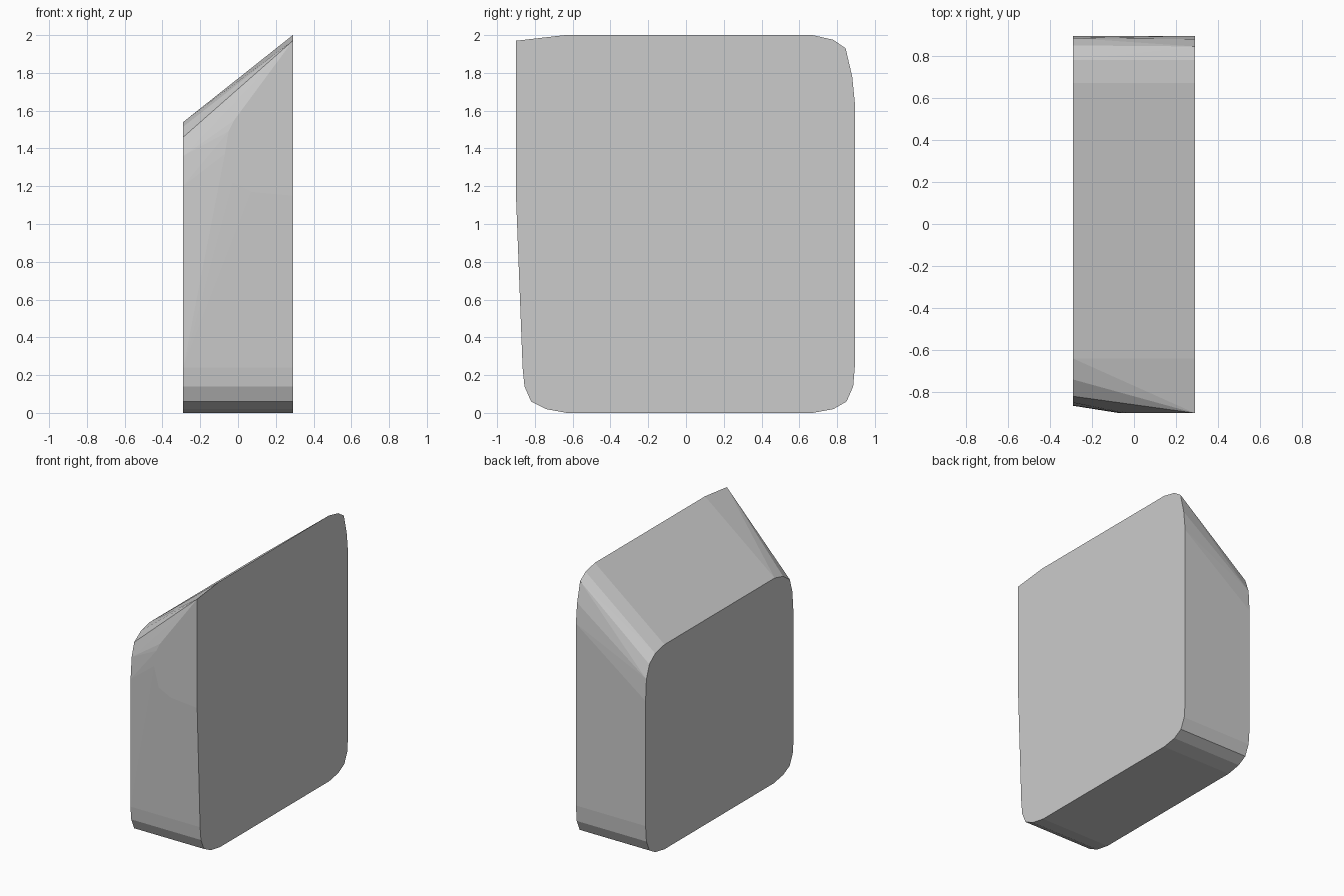
import bpy, bmesh

if "Cube" in bpy.data.objects:
    bpy.data.objects.remove(bpy.data.objects["Cube"])

# Rounded lower outline shared by both side faces (y, z)
base = [(0.895, 0.26), (0.885, 0.14), (0.85, 0.06), (0.78, 0.02), (0.67, 0.0),
        (-0.63, 0.0), (-0.74, 0.02), (-0.82, 0.06), (-0.855, 0.14), (-0.865, 0.24)]

# Short face with all corners rounded
short_top = [(-0.863, 1.20), (-0.85, 1.36), (-0.82, 1.46), (-0.74, 1.515), (-0.64, 1.54),
             (0.67, 1.54), (0.78, 1.515), (0.85, 1.46), (0.885, 1.36), (0.895, 1.20)]

# Tall face with a sharp front top corner
tall_top = [(-0.9, 1.15), (-0.9, 1.97), (-0.64, 2.0), (0.67, 2.0), (0.78, 1.975),
            (0.845, 1.93), (0.88, 1.78), (0.895, 1.63)]

# Edge of the flat patch on the front (x, z)
patch = [(-0.02, 1.55), (-0.05, 1.49), (-0.07, 1.37), (-0.03, 1.22), (0.07, 1.17)]

points = [(-0.29, y, z) for y, z in base + short_top]
points += [(0.29, y, z) for y, z in base + tall_top]
points += [(x, -0.9, z) for x, z in patch]

# Skin the convex body between the two faces
bm = bmesh.new()
for p in points:
    bm.verts.new(p)
result = bmesh.ops.convex_hull(bm, input=bm.verts[:])
loose = [v for v in bm.verts if not v.link_faces]
bmesh.ops.delete(bm, geom=loose, context='VERTS')
bmesh.ops.dissolve_limit(bm, angle_limit=0.003, verts=bm.verts[:], edges=bm.edges[:])
bmesh.ops.recalc_face_normals(bm, faces=bm.faces[:])

mesh = bpy.data.meshes.new("wedge_block")
bm.to_mesh(mesh)
bm.free()
block = bpy.data.objects.new("wedge_block", mesh)
bpy.context.collection.objects.link(block)
